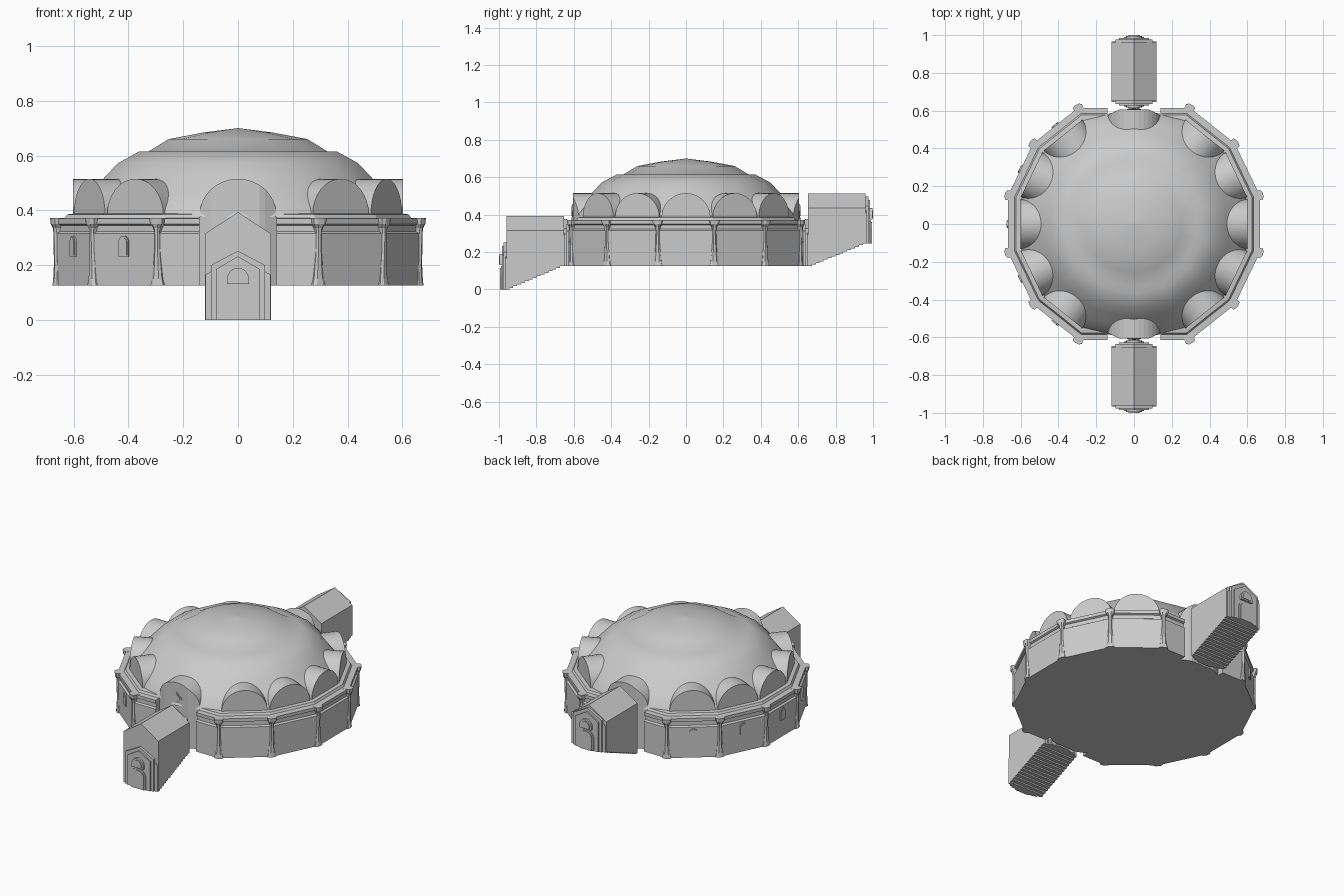
import bpy, bmesh
from math import sin, cos, pi, radians
from mathutils import Matrix, Vector

if "Cube" in bpy.data.objects:
    bpy.data.objects.remove(bpy.data.objects["Cube"])

STEP = 2 * pi / 14
CORNERS = [(k + 0.5) * STEP for k in range(-3, 3)]      # right-hand wall corners


def build(name, verts, faces, smooth=None, mat=None):
    bm = bmesh.new()
    vs = [bm.verts.new(v) for v in verts]
    for f in faces:
        bm.faces.new([vs[i] for i in f])
    bmesh.ops.recalc_face_normals(bm, faces=bm.faces)
    me = bpy.data.meshes.new(name)
    bm.to_mesh(me)
    bm.free()
    if mat:
        me.transform(mat)
        me.update()
    ob = bpy.data.objects.new(name, me)
    bpy.context.collection.objects.link(ob)
    if smooth:
        bpy.ops.object.select_all(action='DESELECT')
        ob.select_set(True)
        bpy.context.view_layer.objects.active = ob
        bpy.ops.object.shade_smooth_by_angle(angle=radians(smooth))
    return ob


def loft(name, rings, closed_path=False, **kw):
    """Skin equal closed rings of points, capping both ends."""
    n = len(rings[0])
    faces = [(r * n + i, r * n + (i + 1) % n, (r + 1) * n + (i + 1) % n, (r + 1) * n + i)
             for r in range(len(rings) - 1) for i in range(n)]
    last = (len(rings) - 1) * n
    faces += [tuple(range(n)), tuple(range(last, last + n))]
    return build(name, [p for r in rings for p in r], faces, **kw)


def prism_y(name, pts, y0, y1, **kw):
    """Extrude an (x, z) outline along y."""
    return loft(name, [[(x, y, z) for x, z in pts] for y in (y0, y1)], **kw)


def arch(w, z0, spring, h, n=12):
    """Round-headed outline in (x, z)."""
    top = [(w * cos(pi * i / n), spring + h * sin(pi * i / n)) for i in range(n + 1)]
    return top if z0 == spring else [(w, z0)] + top + [(-w, z0)]


def gable(w, z0, eave, peak):
    return [(-w, z0), (w, z0), (w, eave), (0, peak), (-w, eave)]


def facing(a):
    """Frame whose -y axis points outward at plan angle a."""
    return Matrix.Rotation(a + pi / 2, 4, 'Z')


# inner drum with the floor
plan = [(cos(a), sin(a)) for a in CORNERS] + [(-cos(a), -sin(a)) for a in CORNERS]
loft("drum", [[(0.62 * x, 0.62 * y, z) for x, y in plan] for z in (0.125, 0.385)])

# outer wall in two halves, with a gap for each portal
wall = [(0.60, 0.125), (0.683, 0.125), (0.683, 0.315), (0.672, 0.322), (0.672, 0.345),
        (0.683, 0.350), (0.683, 0.370), (0.648, 0.372), (0.640, 0.385), (0.60, 0.39)]
for side in (1, -1):
    path = [lambda r: (0.14, -r * cos(STEP))]
    path += [lambda r, a=a: (r * cos(a), r * sin(a)) for a in CORNERS]
    path += [lambda r: (0.14, r * cos(STEP))]
    loft("outer_wall", [[(side * p(r)[0], p(r)[1], z) for r, z in wall] for p in path])

# dome with stepped cap
dome = [(0.615, 0.375), (0.60, 0.41), (0.555, 0.46), (0.50, 0.52), (0.45, 0.572), (0.37, 0.615),
        (0.335, 0.615), (0.26, 0.66), (0.13, 0.684), (0.002, 0.70)]
loft("dome", [[(r * cos((k + 0.5) * STEP), r * sin((k + 0.5) * STEP), z) for k in range(14)]
              for r, z in dome], smooth=32)

# corner buttresses: (z, half width, outward reach)
butt = [(0.125, 0.026, 0.692), (0.15, 0.020, 0.690), (0.20, 0.015, 0.688), (0.25, 0.011, 0.689),
        (0.315, 0.010, 0.690), (0.335, 0.013, 0.692), (0.35, 0.024, 0.699), (0.372, 0.026, 0.701)]
for a in CORNERS + [c + pi for c in CORNERS]:
    loft("buttress", [[(-w, -0.64, z), (w, -0.64, z), (w, -d + 0.008, z), (w * 0.5, -d, z),
                       (-w * 0.5, -d, z), (-w, -d + 0.008, z)] for z, w, d in butt],
         mat=facing(a))

# vaulted lunettes round the dome, windows on the left panels
for base in (0, pi):
    for k in range(-2, 3):
        f = facing(base + k * STEP)
        prism_y("lunette_vault", arch(0.131, 0.385, 0.385, 0.13, 16), -0.602, -0.40,
                smooth=30, mat=f)
        if base:
            prism_y("window_frame", arch(0.022, 0.232, 0.285, 0.022), -0.672, -0.65, mat=f)
            prism_y("window_pane", arch(0.017, 0.237, 0.283, 0.017), -0.674, -0.65, mat=f)


def porch(back):
    m = Matrix.Rotation(pi, 4, 'Z') if back else Matrix()
    out = 0.245 if back else 0.0           # floor level at the outer end
    top = 0.435 if back else 0.315         # eaves level
    # portal with chamfered front under an arched roof
    xs = [-0.14 * cos(pi * i / 16) for i in range(17)]
    front = [-0.605 + max(0, abs(x) - 0.085) * 0.55 for x in xs]
    ztop = [0.385 + 0.13 * max(0, 1 - (x / 0.14) ** 2) ** 0.5 for x in xs]
    loft("portal", [[(x, y, 0.125), (x, y, z), (x, -0.42, z), (x, -0.42, 0.125)]
                    for x, y, z in zip(xs, front, ztop)], mat=m)
    # diamond window
    for r, y in ((0.038, -0.609), (0.028, -0.612)):
        prism_y("diamond_window", [(r, 0.42), (0, 0.42 + r), (-r, 0.42), (0, 0.42 - r)],
                y, -0.59, mat=m)
    # stair hall: stepped underside, gabled roof
    n = 14
    y_in, y_out = -0.652, -0.96
    side = [(y_in, top), (y_in, 0.125)]
    for i in range(n):
        z = 0.125 + (out - 0.125) * (i + 1) / n
        y = y_in + (-0.945 - y_in) * (i + (0 if back else 1)) / n
        yb = y_in + (-0.945 - y_in) * (i + 1) / n
        side += [(yb, side[-1][1]), (yb, z)]
    side += [(y_out, out), (y_out, top)]
    loft("stair_hall", [[(x, y, z) for y, z in side] for x in (-0.12, 0.12)], mat=m)
    prism_y("hall_roof", [(-0.12, top), (0.12, top), (0, top + 0.078)], y_in, y_out, mat=m)
    # gabled door fronts on both ends of the hall
    for z, y, s in ((out, y_out, -1), (0.125, y_in, 1)):
        def layer(name, pts, depth):
            prism_y(name, [(px, pz + z) for px, pz in pts], y - s * 0.01, y + s * depth, mat=m)
        layer("front_base", gable(0.118, 0, 0.165, 0.235), 0.006)
        layer("front_outer", gable(0.098, 0, 0.20, 0.252), 0.016)
        layer("front_inner", gable(0.080, 0, 0.185, 0.232), 0.024)
        layer("door_surround", arch(0.052, 0, 0.075, 0.05), 0.029)
        layer("door", arch(0.043, 0, 0.072, 0.043), 0.034)
        layer("fanlight_frame", arch(0.041, 0.13, 0.145, 0.045), 0.036)
        layer("fanlight", arch(0.030, 0.138, 0.146, 0.032), 0.040)


porch(False)
porch(True)
